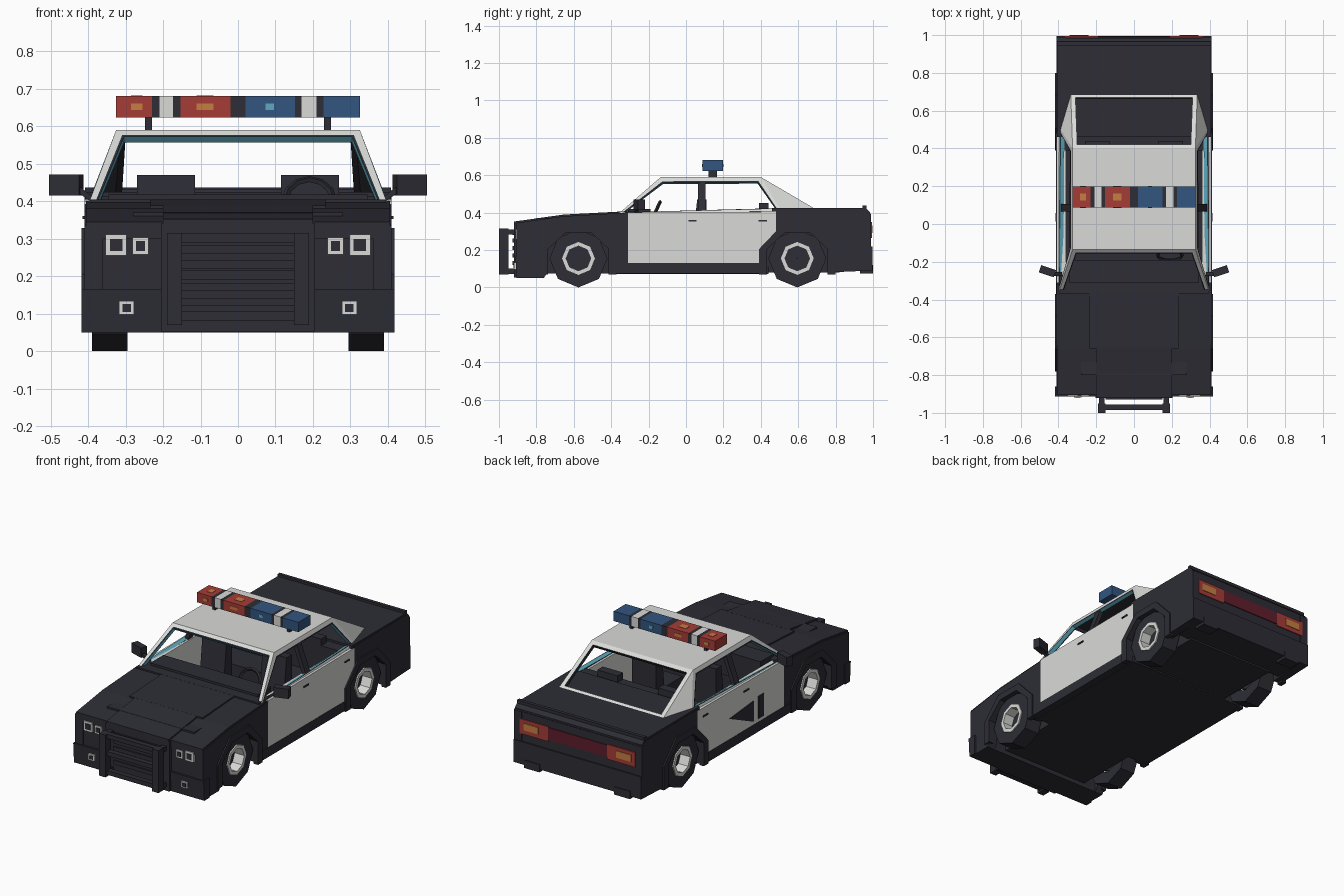
import bpy, bmesh, math
from mathutils import Vector

if "Cube" in bpy.data.objects:
    bpy.data.objects.remove(bpy.data.objects["Cube"])


def mat(name, r, g, b):
    m = bpy.data.materials.new(name)
    m.diffuse_color = (r, g, b, 1)
    m.use_nodes = True
    m.node_tree.nodes["Principled BSDF"].inputs["Base Color"].default_value = m.diffuse_color
    return m


DARK = mat("dark paint", .026, .026, .036)
WHITE = mat("white paint", .70, .71, .69)
RED = mat("red lamp", .38, .045, .038)
BLUE = mat("blue lamp", .032, .09, .21)
ORANGE = mat("orange lamp", .56, .21, .055)
CYAN = mat("glass edge", .11, .40, .52)
MAROON = mat("dark red lamp", .114, .013, .026)


def finish(name, bm, mats, mirror=False):
    bmesh.ops.recalc_face_normals(bm, faces=bm.faces[:])
    me = bpy.data.meshes.new(name)
    bm.to_mesh(me)
    bm.free()
    for m in mats:
        me.materials.append(m)
    ob = bpy.data.objects.new(name, me)
    bpy.context.collection.objects.link(ob)
    if mirror:
        ob.modifiers.new("mirror", 'MIRROR')
    return ob


def prism(name, pts, x0, x1, m, mirror=False):
    """Side outline (y, z) extruded across x."""
    bm = bmesh.new()
    f = bm.faces.new([bm.verts.new((x0, y, z)) for y, z in pts])
    r = bmesh.ops.extrude_face_region(bm, geom=[f])
    for v in r["geom"]:
        if isinstance(v, bmesh.types.BMVert):
            v.co.x = x1
    return finish(name, bm, [m], mirror)


def box(name, x, y, z, m, mirror=False):
    return prism(name, [(y[0], z[0]), (y[1], z[0]), (y[1], z[1]), (y[0], z[1])], x[0], x[1], m, mirror)


def ring(name, c, ro, ri, x0, x1, m, n=8):
    """Polygonal tube along x, mirrored to both sides."""
    bm = bmesh.new()
    loops = []
    for r, x in ((ro, x0), (ro, x1), (ri, x1), (ri, x0)):
        loops.append([bm.verts.new((x, c[0] + r * math.sin(2 * math.pi * i / n),
                                    c[1] - r * math.cos(2 * math.pi * i / n))) for i in range(n)])
    for k in range(4):
        a, b = loops[k], loops[(k + 1) % 4]
        for i in range(n):
            j = (i + 1) % n
            bm.faces.new((a[i], a[j], b[j], b[i]))
    return finish(name, bm, [m], True)


FRONT, REAR = -.575, .595


def arch(c, s=1.0, z0=.08):
    """Wheel arch outline from back to front."""
    half = [(.165, z0), (.165, .205), (.07, .155 + .14 * s)]
    half = [(a * s, z) for a, z in half]
    return [(c + a, z) for a, z in half] + [(c - a, z) for a, z in reversed(half)]


# body sides
prism("front_fender", [(-.905, .05), (-.905, .335), (-.66, .372), (-.31, .393), (-.31, .08)]
      + arch(FRONT) + [(-.76, .05)], .36, .41, DARK, True)
prism("door_panel", [(-.31, .13), (-.31, .40), (.48, .405), (.48, .285), (.41, .21), (.41, .13)],
      .36, .41, WHITE, True)
box("sill", (.34, .412), (-.40, .43), (.075, .13), DARK, True)
prism("rear_quarter", [(.99, .09), (.99, .39), (.96, .415), (.48, .415), (.48, .285), (.41, .21), (.41, .08)]
      + list(reversed(arch(REAR))), .36, .41, DARK, True)
for label, c in (("front", FRONT), ("rear", REAR)):
    prism(label + "_arch_flare", arch(c, 1.24, .07) + list(reversed(arch(c, .98, .07))), .39, .418, DARK, True)
    # wheels
    ring(label + "_tyre", (c, .155), .155, .085, .295, .39, DARK)
    ring(label + "_rim", (c, .155), .088, .066, .325, .397, WHITE)
    ring(label + "_hub", (c, .155), .07, .001, .31, .335, DARK)

# hood, trunk and inner structure
prism("hood", [(-.905, .30), (-.905, .345), (-.66, .38), (-.31, .40), (-.31, .35), (-.66, .33)], -.405, .405, DARK)
prism("hood_nose_panel", [(-.92, .31), (-.92, .352), (-.65, .39), (-.65, .34)], -.2, .2, DARK)
prism("hood_rear_panel", [(-.66, .35), (-.66, .389), (-.36, .405), (-.36, .36)], -.235, .235, DARK)
box("cowl", (-.395, .395), (-.37, -.27), (.36, .405), DARK)
prism("trunk_lid", [(.46, .36), (.46, .424), (.96, .424), (.985, .40), (.985, .36)], -.408, .408, DARK)
box("trunk_lip", (-.408, .408), (.945, .965), (.41, .437), DARK)
box("engine_bay", (-.28, .28), (-.80, -.31), (.075, .37), DARK)
box("firewall", (-.37, .37), (-.38, -.31), (.075, .38), DARK)
box("floor", (-.37, .37), (-.38, .44), (.072, .11), DARK)
box("rear_bulkhead", (-.37, .37), (.39, .43), (.08, .40), DARK)
box("trunk_core", (-.28, .28), (.42, .82), (.08, .40), DARK)
box("parcel_shelf", (-.37, .37), (.39, .50), (.38, .412), DARK)
box("tail_block", (-.405, .405), (.80, .988), (.09, .39), DARK)
box("rear_bumper", (-.41, .41), (.97, .996), (.09, .22), DARK)
box("bumper_foot", (.24, .34), (.93, 1.0), (.075, .12), DARK, True)

# nose
box("nose_block", (-.405, .405), (-.90, -.76), (.05, .325), DARK)
prism("front_bumper", [(-.905, .05), (-.912, .165), (-.86, .165), (-.86, .05)], -.418, .418, DARK)
box("grille_block", (-.205, .205), (-.92, -.80), (.052, .34), DARK)
for i in range(5):
    box("grille_slat", (-.15, .15), (-.928, -.91), (.12 + i * .04, .142 + i * .04), DARK)


def lamp_frame(name, x, z, w, h, y):
    box(name, (x - w, x + w), (y - .008, y + .01), (z - h, z + h), WHITE, True)
    box(name + "_lens", (x - w * .58, x + w * .58), (y - .011, y + .01), (z - h * .58, z + h * .58), DARK, True)


lamp_frame("outer_headlamp", .325, .283, .028, .028, -.903)
lamp_frame("inner_headlamp", .26, .280, .021, .023, -.903)
lamp_frame("fog_lamp", .297, .115, .02, .018, -.911)

# push bar
box("push_bar_upright", (.15, .19), (-1.0, -.95), (.07, .315), DARK, True)
for z in (.085, .295):
    box("push_bar_mount", (.155, .185), (-.96, -.90), (z - .012, z + .015), DARK, True)
for z in (.08, .19, .29):
    box("push_bar_rail", (-.16, .16), (-.985, -.955), (z, z + .025), DARK)

# tail lamps
box("tail_lamp", (.19, .37), (.98, .994), (.265, .35), RED, True)
box("tail_lamp_centre", (-.19, .19), (.98, .993), (.275, .345), MAROON)
box("tail_signal", (.25, .345), (.98, .997), (.29, .33), ORANGE, True)

# cabin shell: slanted faces with window openings
bm = bmesh.new()
P = {}
for s in (-1, 1):
    for k, co in {"a": (.40, -.365, .39), "b": (.395, .51, .408), "c": (.335, .69, .42),
                  "d": (.325, .40, .59), "e": (.325, -.135, .59)}.items():
        P[k, s] = bm.verts.new((co[0] * s, co[1], co[2]))
bm.faces.new((P["e", -1], P["e", 1], P["d", 1], P["d", -1]))
screen = bm.faces.new((P["a", -1], P["a", 1], P["e", 1], P["e", -1]))
back = bm.faces.new((P["d", -1], P["d", 1], P["c", 1], P["c", -1]))
sides = []
for s in (-1, 1):
    sides.append(bm.faces.new((P["a", s], P["b", s], P["d", s], P["e", s])))
    bm.faces.new((P["b", s], P["c", s], P["d", s]))
bmesh.ops.recalc_face_normals(bm, faces=bm.faces[:])
if screen.normal.y > 0:
    bmesh.ops.reverse_faces(bm, faces=bm.faces[:])
bmesh.ops.inset_individual(bm, faces=[back], thickness=.035)
bmesh.ops.inset_individual(bm, faces=[screen] + sides, thickness=.026)
trim = bmesh.ops.inset_individual(bm, faces=[screen] + sides, thickness=.008)["faces"]
for f in trim:
    f.material_index = 1
low = [f for f in bm.faces if f.calc_center_median().z < .44 and f.calc_center_median().y < -.3
       and abs(f.normal.x) < .3 and abs(f.calc_center_median().x) < .1]
bmesh.ops.delete(bm, geom=list(set([screen, back] + sides + low)), context='FACES')
cabin = finish("cabin_shell", bm, [WHITE, DARK, DARK, CYAN])
sol = cabin.modifiers.new("thickness", 'SOLIDIFY')
sol.thickness, sol.offset = .022, -1
sol.material_offset, sol.material_offset_rim = 1, 2


def slanted_post(name, y0, y1, m):
    """Post following the side window slope."""
    bm = bmesh.new()
    vs = [bm.verts.new((x, y, z)) for z, xo in ((.39, .395), (.58, .324))
          for x, y in ((xo, y0), (xo, y1), (xo - .025, y1), (xo - .025, y0))]
    bmesh.ops.convex_hull(bm, input=vs)
    finish(name, bm, [m], True)


slanted_post("window_post", .065, .105, DARK)

# interior
for x in (-.192, .192):
    box("front_seat_cushion", (x - .085, x + .085), (-.12, .08), (.11, .24), DARK)
    prism("front_seat_back", [(.03, .2), (.06, .47), (.11, .47), (.11, .2)], x - .077, x + .077, DARK)
box("rear_bench", (-.34, .34), (.22, .40), (.11, .25), DARK)
box("rear_headrest", (.13, .26), (.39, .44), (.40, .45), DARK, True)
box("dashboard", (-.345, .345), (-.31, -.19), (.28, .418), DARK)
bpy.ops.mesh.primitive_torus_add(major_segments=12, minor_segments=4, major_radius=.065, minor_radius=.009,
                                 location=(.19, -.165, .40), rotation=(math.radians(65), 0, 0))
wheel = bpy.context.object
wheel.name = "steering_wheel"
wheel.data.materials.append(DARK)

# mirrors and handles
for s in (-1, 1):
    m = box("mirror", (-.042, .042), (-.02, .02), (-.028, .028), DARK)
    m.location = (s * .458, -.25, .443)
    m.rotation_euler.z = s * math.radians(18)
bm = bmesh.new()
vs = [bm.verts.new((x, y, z)) for y in (-.275, -.255) for x, z in ((.38, .39), (.38, .405), (.43, .445), (.43, .425))]
bmesh.ops.convex_hull(bm, input=vs)
finish("mirror_arm", bm, [DARK], True)
for y in (.035, .41):
    box("door_handle", (.40, .415), (y - .022, y + .022), (.352, .360), DARK, True)
# dark marks on the left door
prism("door_mark", [(.19, .25), (-.03, .27), (-.03, .15)], -.414, -.408, DARK)
box("door_mark_bar", (-.414, -.408), (-.125, -.075), (.15, .28), DARK)

# roof light bar
Y, Z = (.088, .198), (.623, .68)
EDGES = [-.325, -.23, -.21, -.173, -.153, -.02, .02, .152, .17, .21, .228, .325]
COLOURS = [RED, DARK, WHITE, DARK, RED, DARK, BLUE, DARK, WHITE, DARK, BLUE]
for a, b, m in zip(EDGES, EDGES[1:], COLOURS):
    box("light_bar_segment", (a, b), Y, Z, m)
box("light_bar_post", (.23, .248), (.12, .165), (.58, .63), DARK, True)
for x, w, m in ((-.27, .015, ORANGE), (-.088, .023, ORANGE), (.085, .011, CYAN)):
    box("lamp_glow_sides", (x - w, x + w), (Y[0] - .002, Y[1] + .002), (.643, .660), m)
    if m is ORANGE:
        box("lamp_glow_top", (x - w, x + w), (.125, .161), (.65, Z[1] + .002), m)
